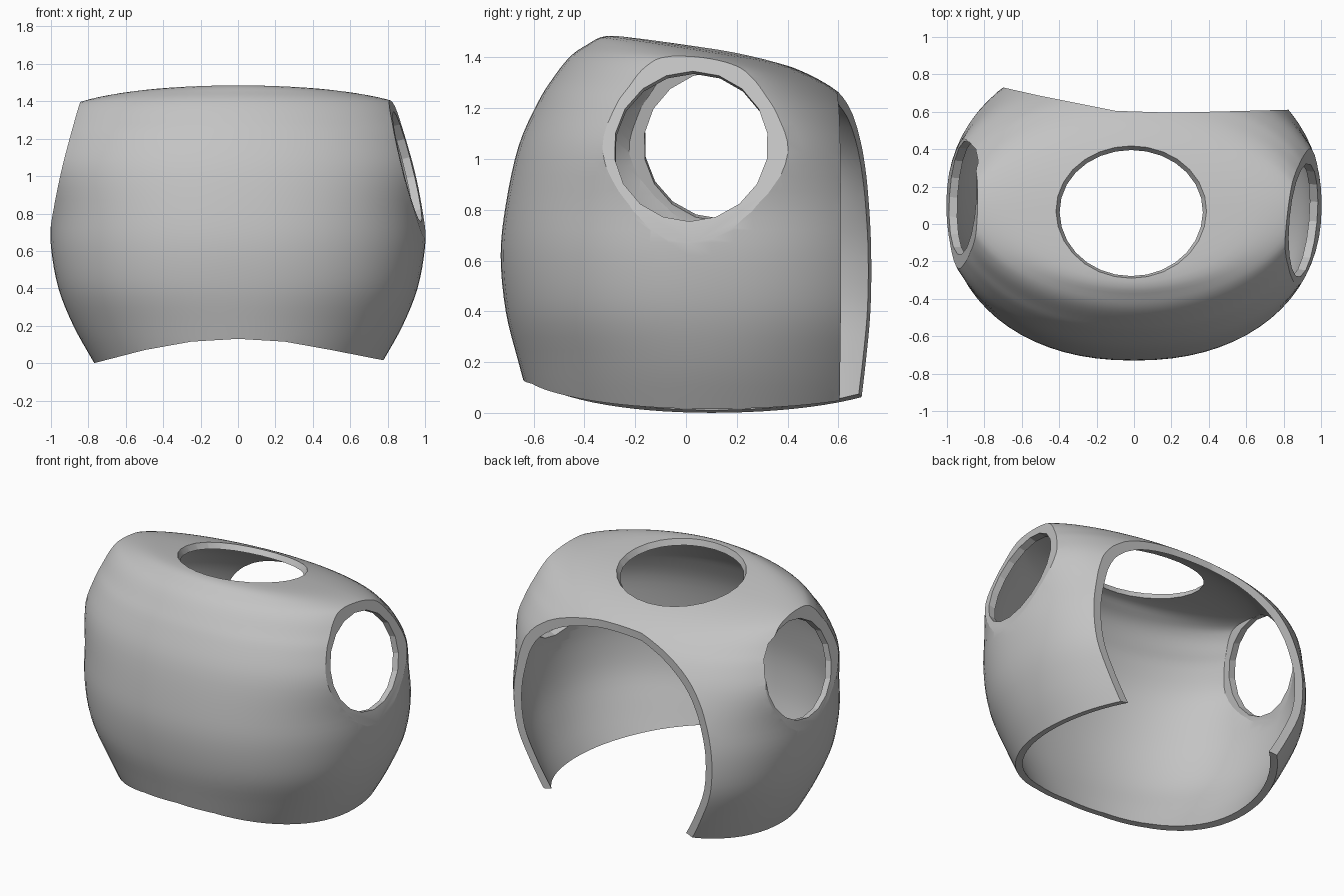
import bpy, bmesh, math
from mathutils import Vector, Matrix

cube = bpy.data.objects.get("Cube")
if cube:
    bpy.data.objects.remove(cube, do_unlink=True)

SEGMENTS, STEPS, CENTRE_Y = 72, 4, 0.1

# Body rings: half width, front y, front z, back y, back z, squareness
RINGS = [
    (0.64, -0.52, -0.25, 0.74, -0.25, 2.0),
    (0.71, -0.57, -0.10, 0.81, -0.10, 2.0),
    (0.78, -0.61, 0.02, 0.86, 0.02, 2.05),
    (0.88, -0.66, 0.20, 0.91, 0.20, 2.1),
    (0.96, -0.71, 0.40, 0.94, 0.40, 2.2),
    (1.00, -0.73, 0.62, 0.93, 0.62, 2.2),
    (1.005, -0.71, 0.82, 0.88, 0.82, 2.2),
    (1.03, -0.66, 1.05, 0.79, 1.02, 2.15),
    (0.99, -0.585, 1.22, 0.71, 1.15, 2.1),
    (0.96, -0.53, 1.31, 0.645, 1.225, 2.0),
    (0.92, -0.46, 1.40, 0.57, 1.285, 1.95),
    (0.86, -0.39, 1.45, 0.48, 1.335, 1.9),
    (0.66, -0.31, 1.485, 0.38, 1.375, 1.9),
    (0.32, -0.15, 1.475, 0.25, 1.415, 1.9),
]

# Arm openings: side, centre and outward direction of each flat rim
ARMS = [
    ("left", Vector((0.905, 0.02, 1.05)), Vector((0.96, -0.085, 0.24)).normalized()),
    ("right", Vector((-0.915, 0.14, 1.06)), Vector((-0.96, 0.055, 0.235)).normalized()),
]


def smooth_rings(rings):
    """Catmull-Rom interpolation between the given rings."""
    out = []
    last = len(rings) - 1
    for i in range(last):
        p = [rings[max(0, min(last, i + k))] for k in (-1, 0, 1, 2)]
        for s in range(STEPS):
            t = s / STEPS
            out.append([0.5 * (2 * b + (c - a) * t + (2 * a - 5 * b + 4 * c - d) * t ** 2
                               + (3 * b - a - 3 * c + d) * t ** 3)
                        for a, b, c, d in zip(*p)])
    return out + [list(rings[-1])]


def ring_points(width, yf, zf, yb, zb, power):
    """Superellipse ring, tilted from its front height to its back height."""
    for i in range(SEGMENTS):
        ang = math.tau * i / SEGMENTS
        c, s = math.cos(ang), math.sin(ang)
        x = width * math.copysign(abs(c) ** (2 / power), c)
        reach = yb - CENTRE_Y if s > 0 else CENTRE_Y - yf
        y = CENTRE_Y + reach * math.copysign(abs(s) ** (2 / power), s)
        yield x, y, zf + (zb - zf) * (y - yf) / (yb - yf)


def add_object(name, bm):
    bmesh.ops.recalc_face_normals(bm, faces=bm.faces)
    mesh = bpy.data.meshes.new(name)
    bm.to_mesh(mesh)
    bm.free()
    obj = bpy.data.objects.new(name, mesh)
    bpy.context.collection.objects.link(obj)
    return obj


def loft(name, loops):
    """Closed solid through a list of point loops, capped at both ends."""
    bm = bmesh.new()
    rows = [[bm.verts.new(p) for p in loop] for loop in loops]
    for low, high in zip(rows, rows[1:]):
        for i in range(len(low)):
            bm.faces.new((low[i - 1], low[i], high[i], high[i - 1]))
    bm.faces.new(rows[0])
    bm.faces.new(rows[-1])
    return add_object(name, bm)


def placed(centre, axis):
    return Matrix.Translation(centre) @ axis.to_track_quat("Z", "Y").to_matrix().to_4x4()


def round_cutter(name, centre, axis, rx, ry, depth, sides, taper):
    """Bore through the wall, wider towards the outside by the taper."""
    bm = bmesh.new()
    bmesh.ops.create_cone(bm, cap_ends=True, segments=sides, radius1=1 - taper, radius2=1 + taper,
                          depth=depth, matrix=placed(centre, axis) @ Matrix.Diagonal((rx, ry, 1, 1)))
    return add_object(name, bm)


def block_cutter(name, centre, normal):
    """Large block whose near face lies on the rim plane."""
    bm = bmesh.new()
    bmesh.ops.create_cube(bm, size=2, matrix=placed(centre + normal, normal))
    return add_object(name, bm)


def cut_away(obj, cutters):
    """Subtract the cutters, bake the result and drop the cutters."""
    for cutter in cutters:
        cutter.hide_render = True
        cut = obj.modifiers.new(cutter.name, "BOOLEAN")
        cut.operation = "DIFFERENCE"
        cut.solver = "EXACT"
        cut.object = cutter
    bpy.context.view_layer.update()
    graph = bpy.context.evaluated_depsgraph_get()
    baked = bpy.data.meshes.new_from_object(obj.evaluated_get(graph))
    obj.modifiers.clear()
    obj.data = baked
    for cutter in cutters:
        bpy.data.objects.remove(cutter, do_unlink=True)


# Solid outer body with flat arm rims
shell = loft("torso_shell", [list(ring_points(*r)) for r in smooth_rings(RINGS)])
cut_away(shell, [block_cutter(side + "_rim_cutter", c, n) for side, c, n in ARMS])

# Hollow inside: the same body, slightly smaller
middle = Vector((0, CENTRE_Y, 0.6))
cavity = bpy.data.objects.new("cavity_cutter", shell.data.copy())
cavity.data.transform(Matrix.Translation(middle) @ Matrix.Scale(0.955, 4)
                      @ Matrix.Translation(-middle))
bpy.context.collection.objects.link(cavity)

# Cutters: neck, arms, arched hem and open back
hem = [(-1.3, -0.13), (-0.77, 0.0), (-0.5, 0.07), (-0.25, 0.115), (0, 0.13),
       (0.25, 0.115), (0.5, 0.07), (0.78, 0.015), (1.3, -0.1), (1.3, -1), (-1.3, -1)]
back = [(-1.3, 0.9), (-0.7, 0.73), (-0.5, 0.685), (-0.3, 0.645), (-0.1, 0.605), (0.2, 0.595),
        (0.8, 0.61), (1.3, 0.63), (1.3, 2), (-1.3, 2)]
cutters = [
    cavity,
    round_cutter("neck_cutter", Vector((-0.015, 0.065, 1.425)), Vector((0, 0.17, 1)),
                 0.395, 0.36, 0.3, 28, 0.2),
    loft("hem_cutter", [[(x, y, z) for x, z in hem] for y in (-2, 2)]),
    loft("back_cutter", [[(x, y, z) for x, y in back] for z in (-1.5, 2.5)]),
]
cutters += [round_cutter(side + "_arm_cutter", c, n, 0.305, 0.305, 0.3, 18, 0) for side, c, n in ARMS]
cut_away(shell, cutters)

# Plain grey material
grey = bpy.data.materials.new("plain_grey")
grey.use_nodes = True
colour = (0.55, 0.55, 0.55, 1)
grey.diffuse_color = colour
grey.node_tree.nodes["Principled BSDF"].inputs["Base Color"].default_value = colour
shell.data.materials.clear()
shell.data.materials.append(grey)

# Smooth shading with crisp rims
bpy.ops.object.select_all(action="DESELECT")
shell.select_set(True)
bpy.context.view_layer.objects.active = shell
bpy.ops.object.shade_smooth_by_angle(angle=math.radians(18))
